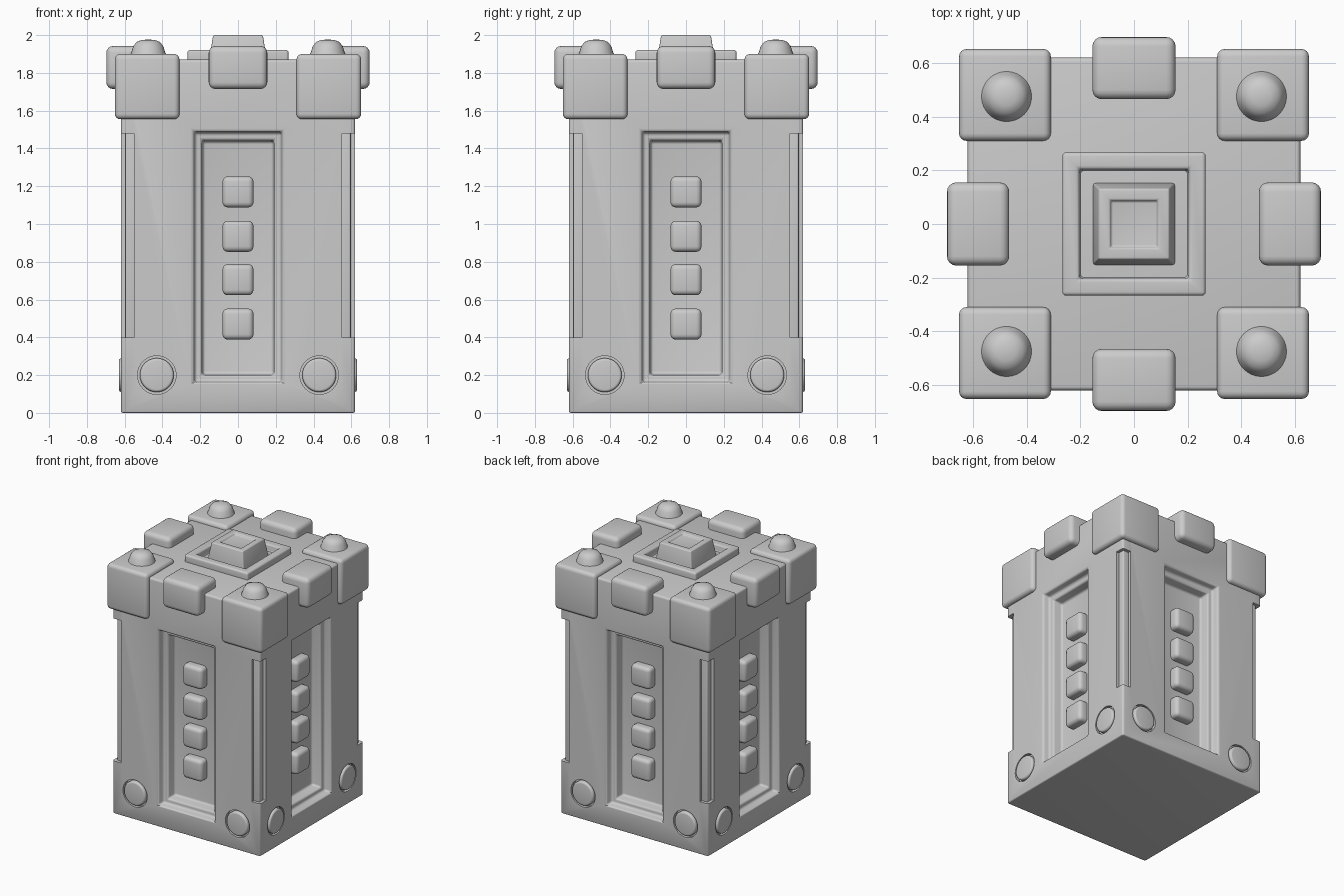
import bpy, bmesh, math
from mathutils import Matrix, Vector

if "Cube" in bpy.data.objects:
    bpy.data.objects.remove(bpy.data.objects["Cube"])

UP = Vector((0, 0, 1))
QUARTERS = [i * math.pi / 2 for i in range(4)]


def add_box(bm, lo, hi, taper=1.0):
    """Add a box between two corners, top optionally tapered; returns the top face."""
    lo, hi = Vector(lo), Vector(hi)
    mid, size = (lo + hi) / 2, hi - lo
    verts = bmesh.ops.create_cube(bm, size=1)["verts"]
    for v in verts:
        k = taper if v.co.z > 0 else 1.0
        v.co = Vector((v.co.x * size.x * k, v.co.y * size.y * k, v.co.z * size.z)) + mid
    faces = {f for v in verts for f in v.link_faces}
    return max(faces, key=lambda f: f.calc_center_median().z)


def add_disc(bm, x, z, radius, y0, y1):
    """Add a cylinder lying along y."""
    m = Matrix.Translation((x, (y0 + y1) / 2, z)) @ Matrix.Rotation(math.pi / 2, 4, 'X')
    bmesh.ops.create_cone(bm, cap_ends=True, segments=40, radius1=radius,
                          radius2=radius, depth=abs(y1 - y0), matrix=m)


def finish(name, bm, bevel=0.0, turn=0.0, cutter=None, segments=4):
    """Turn a bmesh into a bevelled, smooth-shaded object."""
    bmesh.ops.recalc_face_normals(bm, faces=bm.faces[:])
    bmesh.ops.rotate(bm, verts=bm.verts[:], cent=(0, 0, 0),
                     matrix=Matrix.Rotation(turn, 3, 'Z'))
    me = bpy.data.meshes.new(name)
    bm.to_mesh(me)
    bm.free()
    ob = bpy.data.objects.new(name, me)
    bpy.context.collection.objects.link(ob)
    bpy.ops.object.select_all(action='DESELECT')
    ob.select_set(True)
    bpy.context.view_layer.objects.active = ob
    if bevel:
        mod = ob.modifiers.new("Bevel", 'BEVEL')
        mod.width, mod.segments = bevel, segments
        mod.limit_method, mod.angle_limit = 'ANGLE', math.radians(35)
        bpy.ops.object.modifier_apply(modifier=mod.name)
    if cutter:
        mod = ob.modifiers.new("Cut", 'BOOLEAN')
        mod.operation, mod.solver, mod.object = 'DIFFERENCE', 'EXACT', cutter
        bpy.ops.object.modifier_apply(modifier=mod.name)
    bpy.ops.object.shade_smooth_by_angle(angle=math.radians(35))
    return ob


# cutter for the corner rebates and the round sockets
bm = bmesh.new()
for a in QUARTERS:
    piece = bmesh.new()
    add_box(piece, (0.55, 0.55, 0.40), (0.75, 0.75, 1.48))
    for x in (-0.43, 0.43):
        add_disc(piece, x, 0.2, 0.102, -0.70, -0.595)
    bmesh.ops.rotate(piece, verts=piece.verts[:], cent=(0, 0, 0),
                     matrix=Matrix.Rotation(a, 3, 'Z'))
    tmp = bpy.data.meshes.new("piece")
    piece.to_mesh(tmp)
    piece.free()
    bm.from_mesh(tmp)
    bpy.data.meshes.remove(tmp)
cutter = finish("body_cutter", bm)
cutter.hide_render = True
cutter.hide_set(True)

# body with a stepped recess on every side
bm = bmesh.new()
add_box(bm, (-0.62, -0.62, 0), (0.62, 0.62, 1.87))
bm.normal_update()
STEPS = [(0.235, 0.16, 1.49, 0.0), (0.228, 0.167, 1.483, 0.055),
         (0.192, 0.20, 1.445, 0.055), (0.186, 0.206, 1.437, 0.13)]
for face in [f for f in bm.faces if abs(f.normal.z) < 0.5]:
    n = face.normal.copy()
    t = UP.cross(n)
    for half, z0, z1, depth in STEPS:
        bmesh.ops.inset_individual(bm, faces=[face], thickness=0.01)
        mid_z = face.calc_center_median().z
        for v in face.verts:
            side = math.copysign(half, v.co.dot(t))
            v.co = n * (0.62 - depth) + t * side + UP * (z1 if v.co.z > mid_z else z0)
finish("body", bm, 0.015, cutter=cutter)

for i, a in enumerate(QUARTERS):
    # slim column filling each corner rebate
    bm = bmesh.new()
    add_box(bm, (0.53, 0.53, 0.36), (0.597, 0.597, 1.52))
    finish(f"corner_column_{i}", bm, 0.01, a)

    # corner cap block
    bm = bmesh.new()
    add_box(bm, (0.31, 0.31, 1.555), (0.652, 0.652, 1.90))
    finish(f"corner_cap_{i}", bm, 0.028, a)

    # rounded stud on the cap
    bm = bmesh.new()
    profile = [(0.10, 1.885), (0.089, 1.91), (0.08, 1.94), (0.062, 1.964),
               (0.035, 1.974), (0.0, 1.977)]
    vs = [bm.verts.new((0.475 + r, 0.475, z)) for r, z in profile]
    es = [bm.edges.new(p) for p in zip(vs, vs[1:])]
    bmesh.ops.spin(bm, geom=vs + es, cent=(0.475, 0.475, 0), axis=(0, 0, 1),
                   angle=2 * math.pi, steps=32)
    bmesh.ops.remove_doubles(bm, verts=bm.verts[:], dist=0.0005)
    finish(f"corner_stud_{i}", bm, 0, a)

    # clamp over the middle of each top edge
    bm = bmesh.new()
    add_box(bm, (-0.155, -0.697, 1.715), (0.155, -0.465, 1.942))
    finish(f"edge_clamp_{i}", bm, 0.035, a)

    # row of square buttons in the recess
    bm = bmesh.new()
    for z in (0.47, 0.705, 0.935, 1.17):
        add_box(bm, (-0.082, -0.555, z - 0.082), (0.082, -0.46, z + 0.082))
    finish(f"buttons_{i}", bm, 0.028, a)

    # round bolts near the base
    bm = bmesh.new()
    for x in (-0.43, 0.43):
        add_disc(bm, x, 0.2, 0.09, -0.63, -0.57)
    finish(f"base_bolts_{i}", bm, 0.014, a)

# square frame on the top with a sunken floor
bm = bmesh.new()
top = add_box(bm, (-0.267, -0.267, 1.84), (0.267, 0.267, 1.922))
bmesh.ops.inset_individual(bm, faces=[top], thickness=0.088)
bmesh.ops.inset_individual(bm, faces=[top], thickness=0.004)
for v in top.verts:
    v.co.z = 1.865
finish("top_frame", bm, 0.014)

# tapered centre block with a shallow dish
bm = bmesh.new()
top = add_box(bm, (-0.155, -0.155, 1.85), (0.155, 0.155, 2.0), taper=0.85)
bmesh.ops.inset_individual(bm, faces=[top], thickness=0.06)
bmesh.ops.inset_individual(bm, faces=[top], thickness=0.006)
for v in top.verts:
    v.co.z = 1.985
finish("centre_block", bm, 0.014)
